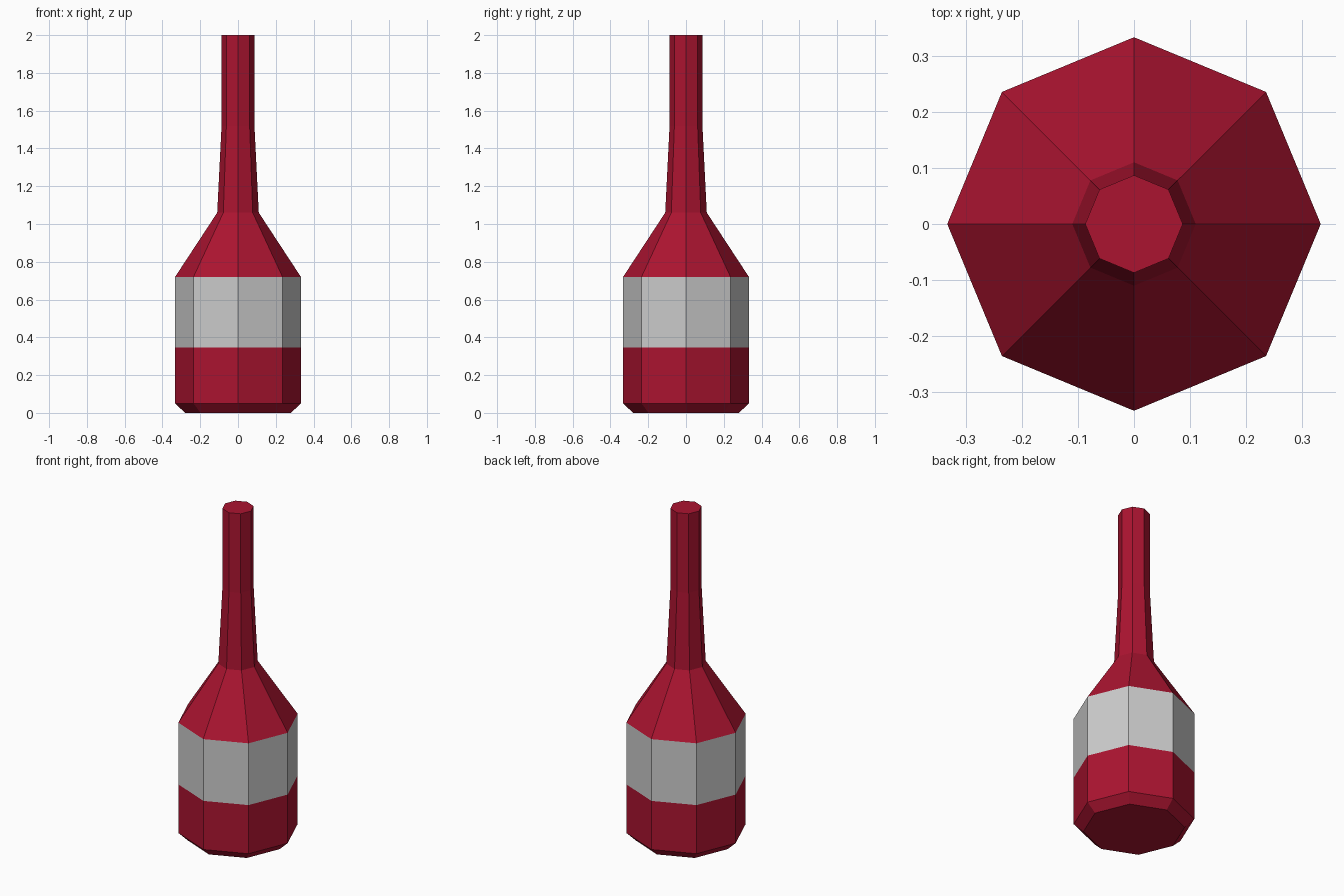
import bpy, bmesh
from math import cos, sin, pi

if "Cube" in bpy.data.objects:
    bpy.data.objects.remove(bpy.data.objects["Cube"])

SIDES = 8

red = bpy.data.materials.new("red_glass")
red.diffuse_color = (0.41, 0.007, 0.03, 1)
red.use_nodes = True
red.node_tree.nodes["Principled BSDF"].inputs["Base Color"].default_value = red.diffuse_color


def lathe(name, profile, mat=None, cap_bottom=False, cap_top=False):
    """Octagonal shell through (radius, height) points, corners on the x and y axes."""
    bm = bmesh.new()
    rings = [[bm.verts.new((r * cos(2 * pi * i / SIDES), r * sin(2 * pi * i / SIDES), z))
              for i in range(SIDES)] for r, z in profile]
    for low, high in zip(rings, rings[1:]):
        for i in range(SIDES):
            j = (i + 1) % SIDES
            bm.faces.new((low[i], low[j], high[j], high[i]))
    if cap_bottom:
        bm.faces.new(rings[0][::-1])
    if cap_top:
        bm.faces.new(rings[-1])
    mesh = bpy.data.meshes.new(name)
    bm.to_mesh(mesh)
    bm.free()
    if mat:
        mesh.materials.append(mat)
    obj = bpy.data.objects.new(name, mesh)
    bpy.context.collection.objects.link(obj)
    return obj


R = 0.333
# Chamfered foot of the bottle
lathe("bottle_base", [(0.28, 0), (R, 0.05), (R, 0.345)], red, cap_bottom=True)
# Flush grey label band
lathe("label", [(R, 0.345), (R, 0.72)])
# Sloping shoulder and long neck
lathe("shoulder_and_neck", [(R, 0.72), (0.11, 1.06), (0.087, 1.52), (0.087, 2.0)],
      red, cap_top=True)
